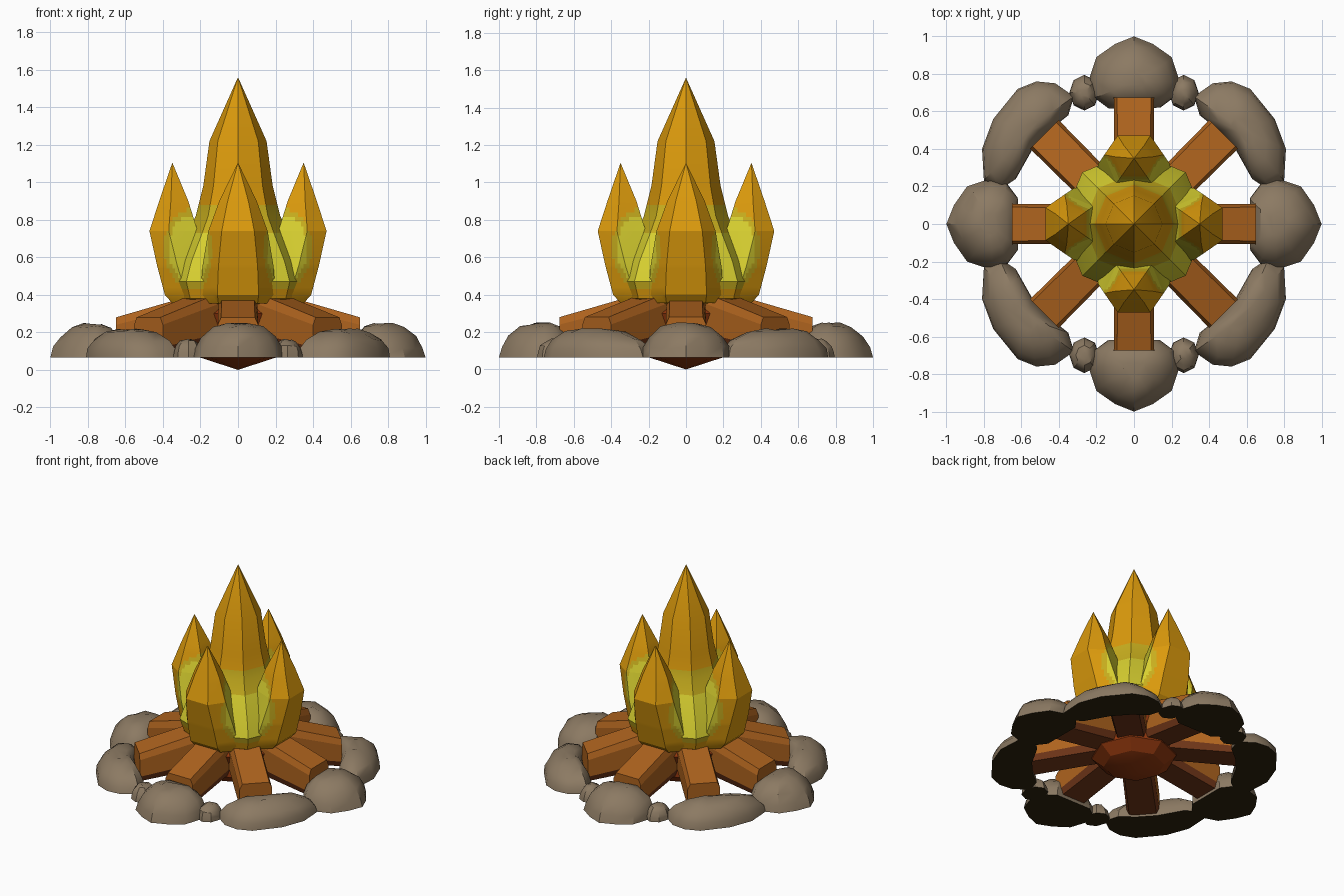
import bpy, bmesh, math, random
from mathutils import Vector, Matrix

random.seed(4)
if "Cube" in bpy.data.objects:
    bpy.data.objects.remove(bpy.data.objects["Cube"])


def material(name, r, g, b):
    lin = [((c / 255 + 0.055) / 1.055) ** 2.4 if c > 10 else c / 3295 for c in (r, g, b)]
    m = bpy.data.materials.new(name)
    m.use_nodes = True
    m.diffuse_color = (*lin, 1)
    bsdf = m.node_tree.nodes["Principled BSDF"]
    bsdf.inputs["Base Color"].default_value = (*lin, 1)
    bsdf.inputs["Roughness"].default_value = 0.9
    return m


STONE = material("stone", 140, 122, 99)
SOOT = material("soot", 44, 34, 12)
WOOD = material("wood", 174, 99, 30)
CHAR = material("charred wood", 112, 54, 24)
EMBER = material("ember", 146, 56, 14)
ORANGE = material("flame orange", 219, 154, 12)
GOLD = material("flame gold", 200, 174, 30)
YELLOW = material("flame yellow", 216, 208, 48)


def loft(name, rings, mats, turn=0, cuts=(), rule=None, smooth=25):
    """Skin closed rings, cut along planes, colour faces by a rule, turn about z."""
    bm = bmesh.new()
    loops = [[bm.verts.new(p) for p in ring] for ring in rings]
    n = len(loops[0])
    for a, b in zip(loops, loops[1:]):
        for i in range(n):
            j = (i + 1) % n
            bm.faces.new((a[i], a[j], b[j], b[i]))
    bm.faces.new(loops[0])
    bm.faces.new(loops[-1])
    bmesh.ops.remove_doubles(bm, verts=bm.verts, dist=0.0005)
    for co, axis in cuts:
        bmesh.ops.bisect_plane(bm, geom=bm.verts[:] + bm.edges[:] + bm.faces[:],
                               plane_co=co, plane_no=axis)
    bmesh.ops.recalc_face_normals(bm, faces=bm.faces)
    bm.normal_update()
    if rule:
        for f in bm.faces:
            f.material_index = rule(f.calc_center_median(), f.normal)
    bm.transform(Matrix.Rotation(turn, 4, "Z"))
    me = bpy.data.meshes.new(name)
    bm.to_mesh(me)
    bm.free()
    for m in mats:
        me.materials.append(m)
    ob = bpy.data.objects.new(name, me)
    bpy.context.collection.objects.link(ob)
    bpy.ops.object.select_all(action="DESELECT")
    ob.select_set(True)
    bpy.context.view_layer.objects.active = ob
    bpy.ops.object.shade_smooth_by_angle(angle=math.radians(smooth))


def lathe_rings(profile, sides=8):
    return [[(r * math.cos(math.tau * i / sides), r * math.sin(math.tau * i / sides), z)
             for i in range(sides)] for z, r in profile]


def level(z):
    return (0, 0, z), (0, 0, 1)


# Stones: outlines shrinking upward into a dome, with a sooty flat underside
GROUND = 0.065
DOME = ((0, 1), (0.3, 0.96), (0.62, 0.83), (0.9, 0.55), (1, 0.25))


def stone(name, outline, height, turn=0, flip=1, lean=0.0):
    centre = sum((Vector(p) for p in outline), Vector((0, 0))) / len(outline)
    rings = []
    for h, s in DOME:
        middle = centre - centre.normalized() * lean * h
        ring = []
        for p in outline:
            wob = random.uniform(-0.012, 0.012) if h else 0
            q = middle + (Vector(p) - centre) * (s + wob)
            ring.append((q.x, q.y * flip, GROUND + height * h + wob * 0.5))
        rings.append(ring)
    loft(name, rings, [STONE, SOOT], turn, smooth=35,
         rule=lambda c, n: 1 if c.z < GROUND + 0.001 else 0)


END_STONE = [(0.62, -0.14), (0.68, -0.22), (0.77, -0.24), (0.89, -0.2), (0.96, -0.1),
             (1.0, 0), (0.96, 0.1), (0.89, 0.2), (0.77, 0.24), (0.68, 0.22), (0.62, 0.14)]
CORNER_STONE = [(0.63, 0.24), (0.72, 0.18), (0.8, 0.23), (0.81, 0.4), (0.75, 0.56),
                (0.62, 0.72), (0.52, 0.76), (0.42, 0.75), (0.32, 0.68), (0.35, 0.58),
                (0.45, 0.5), (0.54, 0.4)]
PEBBLE = [(0.265 + 0.08 * math.cos(a), 0.7 + 0.095 * math.sin(a))
          for a in (math.tau * i / 8 for i in range(8))]
for k in range(4):
    stone("end_stone", END_STONE, 0.18, turn=k * math.pi / 2, lean=0.03)
for turn in (0, math.pi):
    for flip in (1, -1):
        stone("corner_stone", CORNER_STONE, 0.15, turn, flip)
        stone("pebble", PEBBLE, 0.095, turn, flip)

# Logs: chamfered beams leaning in toward the middle, charred underneath
SECTION = [(-0.09, 0), (0.09, 0), (0.108, -0.04), (0.108, -0.16),
           (0.09, -0.2), (-0.09, -0.2), (-0.108, -0.16), (-0.108, -0.04)]
for k in range(8):
    end = 0.675 if k % 4 else 0.65
    rings = [[(r, v * w, 0.28 + (end - r) * 0.29 + z * d) for v, z in SECTION]
             for r, w, d in ((0.12, 0.95, 1.4), (end, 1, 1))]
    loft("log", rings, [WOOD, CHAR], turn=k * math.pi / 4, smooth=15,
         rule=lambda c, n: 1 if n.z < -0.3 else 0)

# Ember bed under the logs
loft("ember_bed", lathe_rings([(0, 0), (0.065, 0.2), (0.13, 0.28), (0.2, 0.28),
                               (0.3, 0.33), (0.38, 0.2)]), [EMBER], smooth=20)

# Central flame, yellow around its hot waist
FLAME = [ORANGE, GOLD, YELLOW]


def core_rule(c, n):
    if 0.47 < c.z < 0.73:
        return 2
    return 1 if 0.43 < c.z < 0.88 else 0


CORE = [(0.35, 0.3), (0.38, 0.36), (0.47, 0.39), (0.58, 0.35), (0.72, 0.275),
        (0.82, 0.225), (0.98, 0.185), (1.22, 0.152), (1.56, 0)]
loft("central_flame", lathe_rings(CORE), FLAME, rule=core_rule,
     cuts=[level(z) for z in (0.43, 0.47, 0.73, 0.88)])


# Four outer flame tongues, with a rounded yellow glow on the flanks
def tongue_rule(c, n):
    d = math.hypot((c.x - 0.26) / 0.11, (c.z - 0.65) / 0.17)
    if d < 1:
        return 2
    return 1 if d < 1.2 else 0


# Height, outer reach, inner reach, half width
TONGUE = [(0.355, 0.35, 0.1, 0.19), (0.4, 0.39, 0.1, 0.2), (0.55, 0.43, 0.16, 0.19),
          (0.74, 0.472, 0.215, 0.158), (0.9, 0.42, 0.265, 0.1), (1.105, 0.35, 0.35, 0)]
rings = []
for z, out, inn, w in TONGUE:
    mid = inn + (out - inn) * 0.6
    rings.append([(out, -w * 0.55, z), (out, w * 0.55, z), (mid, w, z),
                  (inn, w * 0.6, z), (inn, -w * 0.6, z), (mid, -w, z)])
cuts = [level(0.44 + 0.025 * i) for i in range(18)]
cuts += [((0.2 + 0.015 * i, 0, 0), (1, 0, 0)) for i in range(14)]
for k in range(4):
    loft("flame_tongue", rings, FLAME, turn=k * math.pi / 2, cuts=cuts, rule=tongue_rule)
